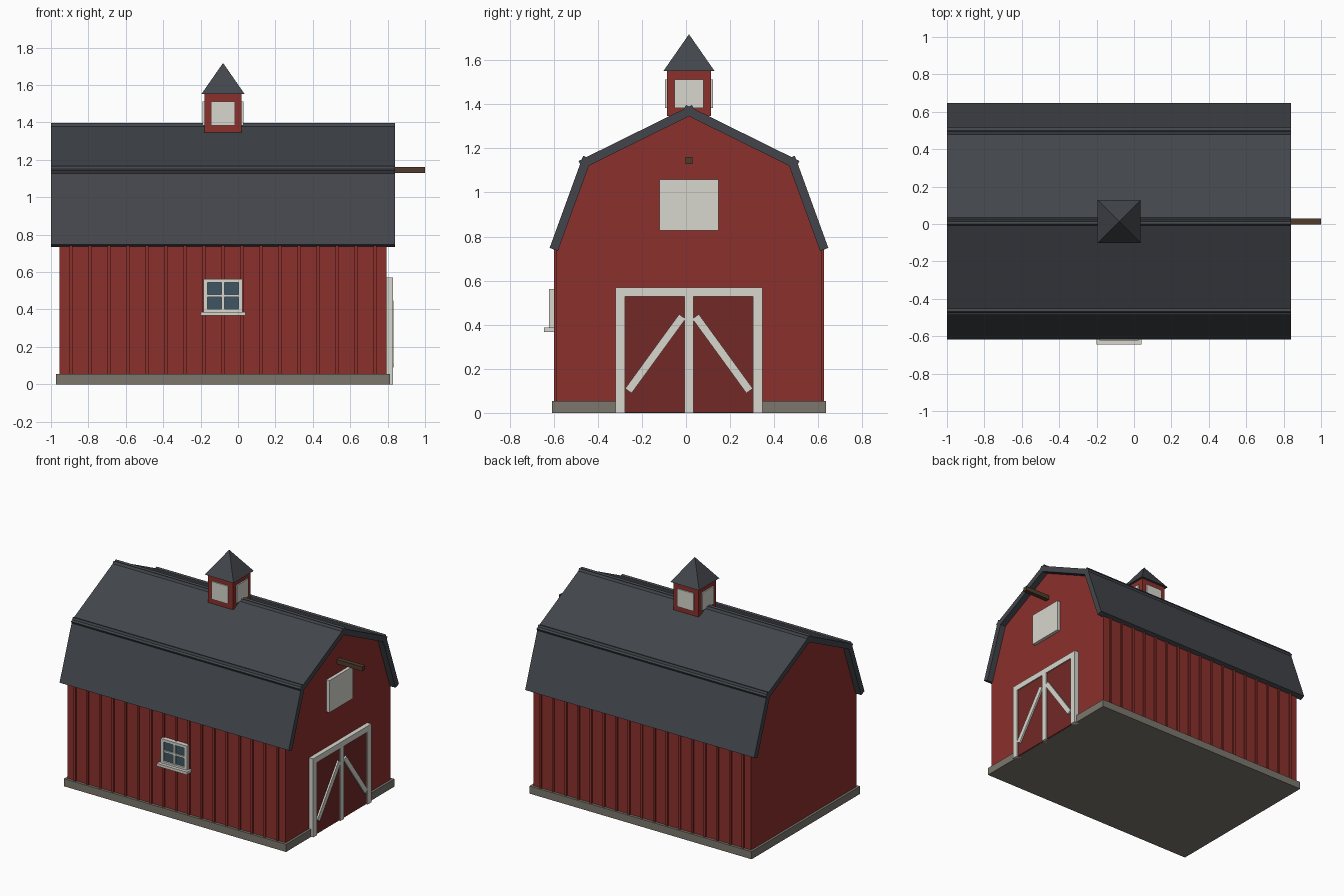
import bpy, bmesh
from math import atan2, hypot, pi, sqrt
from mathutils import Matrix, Vector

if "Cube" in bpy.data.objects:
    bpy.data.objects.remove(bpy.data.objects["Cube"])

CX, CY = -0.08, 0.0135          # barn centre
HL = 0.875                      # half length of walls
EAVE, KNEE, RIDGE = (0.605, 0.765), (0.47, 1.136), (0.0, 1.368)


def material(name, rgb):
    m = bpy.data.materials.new(name)
    m.diffuse_color = (*rgb, 1)
    m.use_nodes = True
    m.node_tree.nodes["Principled BSDF"].inputs["Base Color"].default_value = m.diffuse_color
    return m


RED = material("barn_red", (0.26, 0.03, 0.025))
DARK_RED = material("door_red", (0.17, 0.022, 0.02))
WHITE = material("trim_white", (0.68, 0.67, 0.61))
ROOF = material("roof_slate", (0.055, 0.06, 0.07))
STONE = material("stone", (0.2, 0.185, 0.155))
GLASS = material("glass", (0.05, 0.09, 0.13))
WOOD = material("wood", (0.08, 0.045, 0.025))


def finish(name, bm, mat):
    bmesh.ops.recalc_face_normals(bm, faces=bm.faces)
    me = bpy.data.meshes.new(name)
    bm.to_mesh(me)
    bm.free()
    me.materials.append(mat)
    ob = bpy.data.objects.new(name, me)
    bpy.context.collection.objects.link(ob)
    return ob


def box(name, x, y, z, mat):
    """Box from (min, max) ranges; x and y are relative to the barn centre."""
    bm = bmesh.new()
    size = Vector((x[1] - x[0], y[1] - y[0], z[1] - z[0]))
    mid = Vector((CX + sum(x) / 2, CY + sum(y) / 2, sum(z) / 2))
    bmesh.ops.create_cube(bm, size=1, matrix=Matrix.Translation(mid) @ Matrix.Diagonal((*size, 1)))
    return finish(name, bm, mat)


def slab(name, a, b, width, x, mat):
    """Plank running from a to b in the (y, z) plane."""
    bm = bmesh.new()
    d = (b[0] - a[0], b[1] - a[1])
    m = (Matrix.Translation((CX + sum(x) / 2, CY + (a[0] + b[0]) / 2, (a[1] + b[1]) / 2))
         @ Matrix.Rotation(atan2(d[1], d[0]), 4, 'X')
         @ Matrix.Diagonal((x[1] - x[0], hypot(*d), width, 1)))
    bmesh.ops.create_cube(bm, size=1, matrix=m)
    return finish(name, bm, mat)


# Foundation
box("foundation", (-0.892, 0.892), (-0.622, 0.622), (0, 0.055), STONE)

# Walls: gambrel profile extruded along x
bm = bmesh.new()
half = [(0.603, 0.05), (0.603, EAVE[1]), KNEE]
profile = half + [RIDGE] + [(-y, z) for y, z in reversed(half)]
face = bm.faces.new([bm.verts.new((CX - HL, CY + y, z)) for y, z in profile])
ext = bmesh.ops.extrude_face_region(bm, geom=[face], use_keep_orig=True)
bmesh.ops.translate(bm, vec=(2 * HL, 0, 0),
                    verts=[v for v in ext["geom"] if isinstance(v, bmesh.types.BMVert)])
finish("barn_walls", bm, RED)

# Roof slabs, overlapping at knees and ridge
for s, side in ((-1, "front"), (1, "back")):
    for label, a, b in (("lower", EAVE, KNEE), ("upper", KNEE, RIDGE)):
        a, b = Vector((s * a[0], a[1])), Vector((s * b[0], b[1]))
        e = (b - a).normalized() * 0.025
        slab(f"{side}_{label}_roof", a - e, b + e, 0.04, (-0.92, 0.92), ROOF)
    # Battens
    for i in range(17):
        x = (i - 8) * 0.1016
        y = sorted((s * 0.595, s * 0.613))
        box(f"{side}_batten_{i}", (x - 0.008, x + 0.008), y, (0.055, 0.765), RED)

# Barn doors with frame and braces
for s, side in ((-1, "left"), (1, "right")):
    box(f"{side}_door", (0.86, 0.899), sorted((0, s * 0.3)), (0.002, 0.54), DARK_RED)
    box(f"{side}_door_post", (0.87, 0.908), sorted((s * 0.29, s * 0.333)), (0, 0.57), WHITE)
    slab(f"{side}_door_brace", (s * 0.275, 0.1), (s * 0.03, 0.437), 0.036, (0.88, 0.911), WHITE)
box("door_lintel", (0.87, 0.908), (-0.29, 0.29), (0.527, 0.57), WHITE)
box("door_middle_post", (0.87, 0.908), (-0.021, 0.021), (0, 0.527), WHITE)

# Loft hatch and hoist beam
box("loft_hatch", (0.86, 0.899), (-0.134, 0.134), (0.827, 1.06), WHITE)
box("hoist_beam", (0.8, 1.08), (-0.016, 0.016), (1.13, 1.162), WOOD)

# Side window
F = (-0.636, -0.6)
for s, side in ((-1, "left"), (1, "right")):
    box(f"window_{side}_jamb", sorted((s * 0.083, s * 0.105)), F, (0.385, 0.563), WHITE)
box("window_head", (-0.083, 0.083), F, (0.543, 0.563), WHITE)
box("window_foot", (-0.083, 0.083), F, (0.383, 0.402), WHITE)
box("window_glass", (-0.085, 0.085), (-0.622, -0.6), (0.395, 0.55), GLASS)
box("window_mullion", (-0.007, 0.007), (-0.632, -0.6), (0.4, 0.545), WHITE)
box("window_bar", (-0.083, 0.083), (-0.632, -0.6), (0.466, 0.48), WHITE)
box("window_sill", (-0.121, 0.121), (-0.6585, -0.6), (0.367, 0.387), WHITE)

# Cupola with a panel on each side and pyramid cap
box("cupola", (-0.1, 0.1), (-0.1, 0.1), (1.347, 1.552), RED)
for s in (-1, 1):
    out = sorted((s * 0.09, s * 0.109))
    box("cupola_panel_x", out, (-0.065, 0.065), (1.383, 1.512), WHITE)
    box("cupola_panel_y", (-0.065, 0.065), out, (1.383, 1.512), WHITE)
bm = bmesh.new()
bmesh.ops.create_cone(bm, cap_ends=True, segments=4, radius1=0.116 * sqrt(2), radius2=0, depth=0.167,
                      matrix=Matrix.Translation((CX, CY, 1.6345)) @ Matrix.Rotation(pi / 4, 4, 'Z'))
finish("cupola_roof", bm, ROOF)
